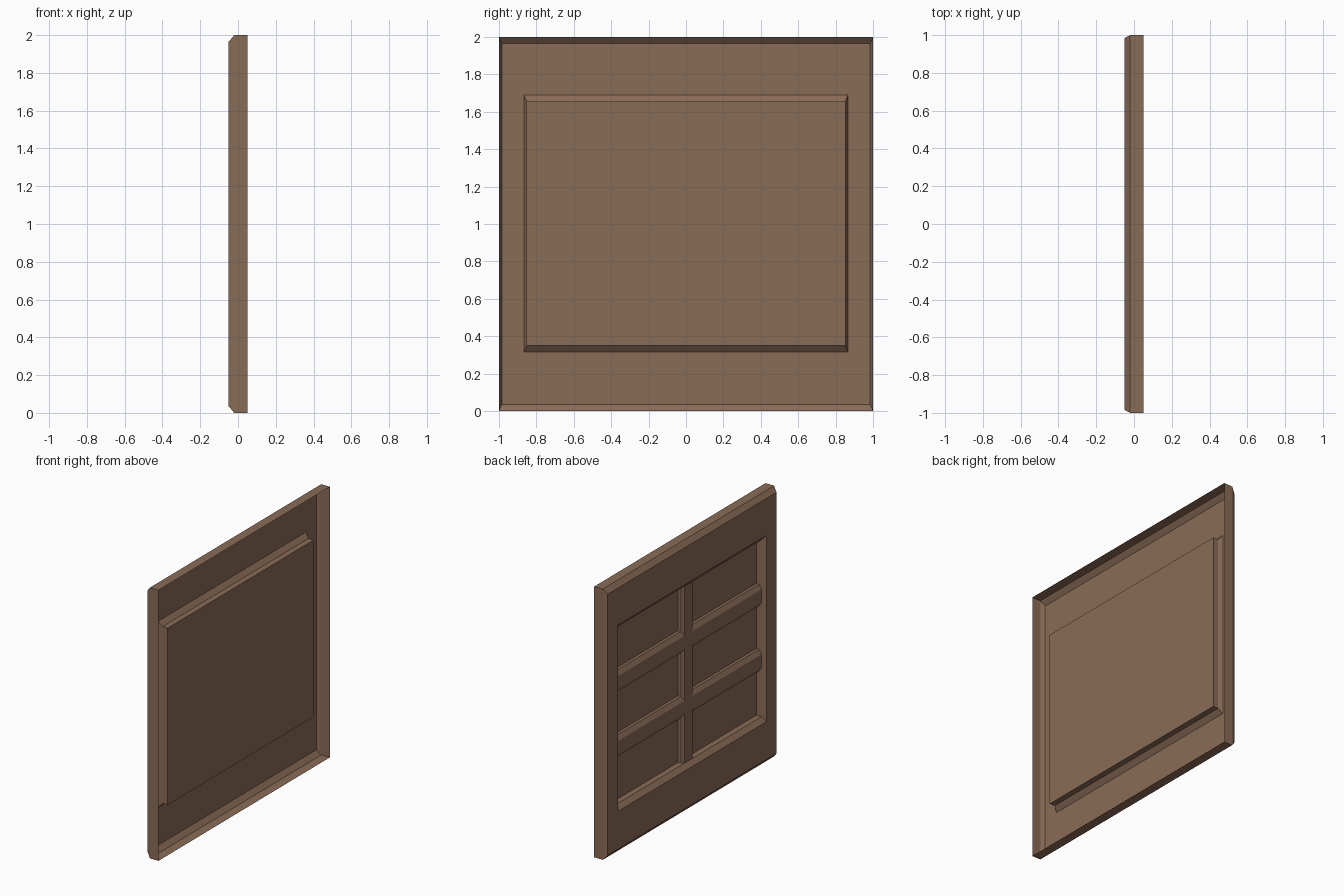
import bpy, bmesh

if "Cube" in bpy.data.objects:
    bpy.data.objects.remove(bpy.data.objects["Cube"])

wood = bpy.data.materials.new("brown wood")
wood.diffuse_color = (0.254, 0.150, 0.095, 1)
wood.use_nodes = True
wood.node_tree.nodes["Principled BSDF"].inputs["Base Color"].default_value = wood.diffuse_color


def make_object(name, bm):
    mesh = bpy.data.meshes.new(name)
    bm.to_mesh(mesh)
    bm.free()
    mesh.materials.append(wood)
    obj = bpy.data.objects.new(name, mesh)
    bpy.context.collection.objects.link(obj)
    return obj


def bridge(bm, a, b, closed=True):
    """Quads between two vertex rings (or strips)."""
    n = len(a)
    for i in range(n if closed else n - 1):
        j = (i + 1) % n
        bm.faces.new((a[i], a[j], b[j], b[i]))


PANEL_X = 0.022   # plane of the sunken panel
BAR_X = -0.02     # front plane of the glazing bars
MID_Z = 1.0025
WIN_Y, WIN_Z = 0.852, 0.653   # half size of the sunken panel

# Shutter shell, open at the back: rectangle rings (x, half width, bottom, top)
rings = [
    (0.05, 1.0, 0.0, 2.0),
    (-0.02, 1.0, 0.0, 2.0),
    (-0.05, 0.985, 0.036, 1.964),
    (-0.05, 0.866, MID_Z - 0.688, MID_Z + 0.688),
    (-0.02, WIN_Y, MID_Z - WIN_Z, MID_Z + WIN_Z),
    (PANEL_X, WIN_Y, MID_Z - WIN_Z, MID_Z + WIN_Z),
]
bm = bmesh.new()
loops = [[bm.verts.new((x, y, z)) for y, z in
          ((h, lo), (-h, lo), (-h, hi), (h, hi))] for x, h, lo, hi in rings]
for a, b in zip(loops, loops[1:]):
    bridge(bm, a, b)
bm.faces.new(loops[-1])
# make the front (-x) side the outside
bm.normal_update()
if loops[-1][0].link_faces[-1].normal.x > 0 or bm.faces[:][-1].normal.x > 0:
    bmesh.ops.reverse_faces(bm, faces=bm.faces[:])
make_object("shutter_panel", bm)


def bar_profile(front, base):
    """Chamfered bar section as (offset, x) pairs."""
    half = [(base, PANEL_X), (base, 0.0), (front, BAR_X)]
    return half + [(-o, x) for o, x in reversed(half)]


def bar(name, section, start, end, place):
    bm = bmesh.new()
    a, b = ([bm.verts.new(place(o, x, t)) for o, x in section] for t in (start, end))
    bridge(bm, a, b, closed=False)
    bm.normal_update()
    front = min(bm.faces, key=lambda f: f.calc_center_median().x)
    if front.normal.x > 0:
        bmesh.ops.reverse_faces(bm, faces=bm.faces[:])
    make_object(name, bm)


# Upright glazing bar
bar("upright_bar", bar_profile(0.045, 0.06), MID_Z - WIN_Z, MID_Z + WIN_Z,
    lambda o, x, t: (x, o, t))

# Cross bars, each in two halves meeting the upright bar
for level, dz in (("lower", -0.24), ("upper", 0.24)):
    for side, s in (("left", 1), ("right", -1)):
        bar(f"{level}_cross_bar_{side}", bar_profile(0.047, 0.08),
            s * 0.045, s * WIN_Y,
            lambda o, x, t, c=MID_Z + dz: (x, t, c + o))
